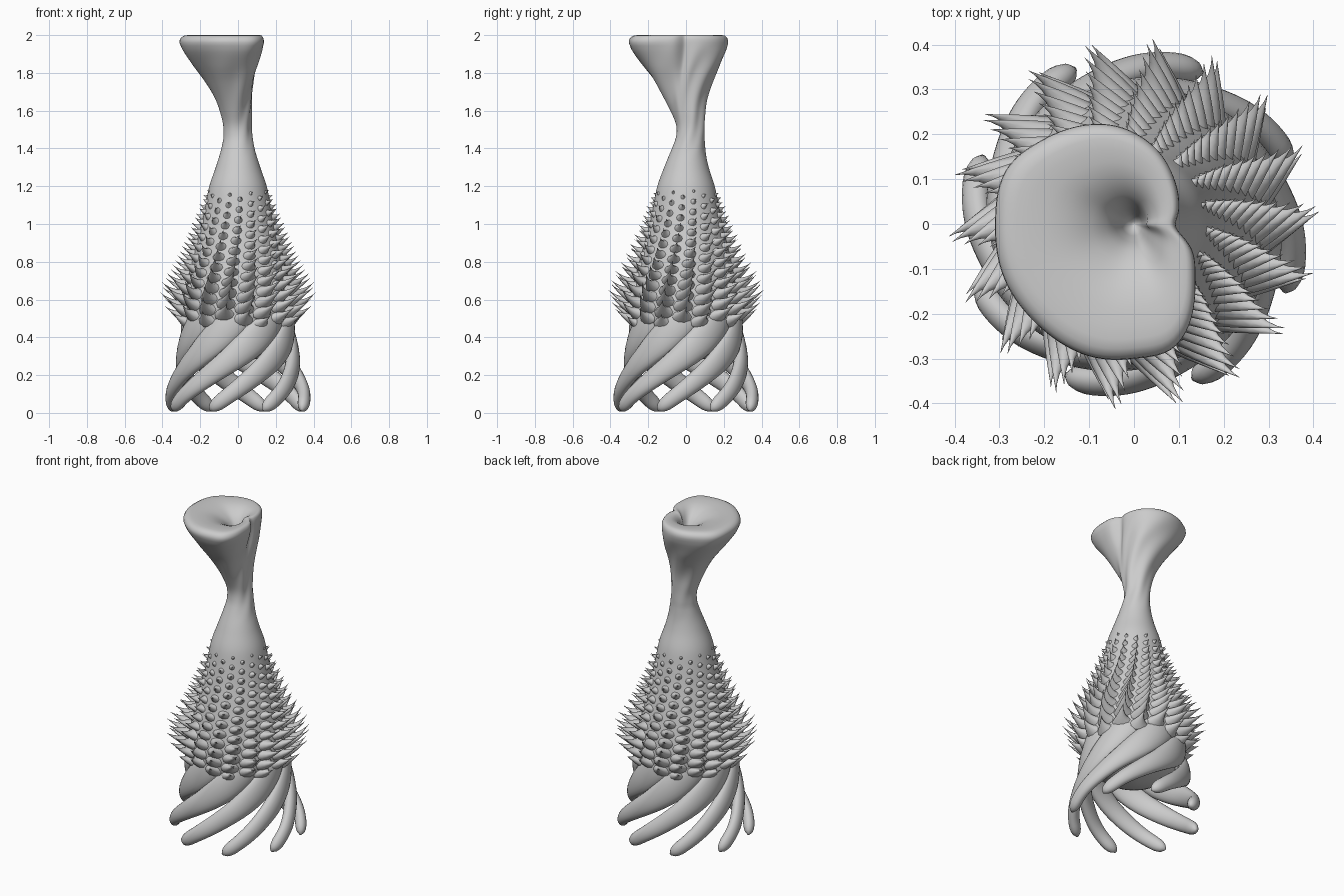
import bpy, math
from mathutils import Vector

if "Cube" in bpy.data.objects:
    bpy.data.objects.remove(bpy.data.objects["Cube"])

TAU = 2 * math.pi


def interp(table, x):
    """Smooth (Catmull-Rom) lookup in a list of (x, y) pairs."""
    if x <= table[0][0]:
        return table[0][1]
    if x >= table[-1][0]:
        return table[-1][1]
    i = max(k for k in range(len(table) - 1) if table[k][0] <= x)
    (x1, y1), (x2, y2) = table[i], table[i + 1]
    x0, y0 = table[max(i - 1, 0)]
    x3, y3 = table[min(i + 2, len(table) - 1)]
    h = x2 - x1
    t = (x - x1) / h
    m1, m2 = (y2 - y0) / (x2 - x0) * h, (y3 - y1) / (x3 - x1) * h
    return ((2*t**3 - 3*t*t + 1) * y1 + (t**3 - 2*t*t + t) * m1
            + (3*t*t - 2*t**3) * y2 + (t**3 - t*t) * m2)


def add_loft(verts, faces, rings):
    """Skin a list of equal rings, capping both ends."""
    base, n = len(verts), len(rings[0])
    for r in rings:
        verts.extend(r)
    for i in range(len(rings) - 1):
        for j in range(n):
            a, b = base + i * n + j, base + i * n + (j + 1) % n
            faces.append((a, b, b + n, a + n))
    faces.append(tuple(base + j for j in reversed(range(n))))
    faces.append(tuple(base + (len(rings) - 1) * n + j for j in range(n)))


def make_object(name, verts, faces):
    me = bpy.data.meshes.new(name)
    me.from_pydata([tuple(v) for v in verts], [], faces)
    me.shade_smooth()
    me.update()
    ob = bpy.data.objects.new(name, me)
    bpy.context.collection.objects.link(ob)
    return ob


# Body, neck and head: one loft from round belly to lopsided head outline
PROFILE = [(0.27, 0.03), (0.3, 0.14), (0.36, 0.23), (0.44, 0.275), (0.52, 0.295),
           (0.6, 0.292), (0.7, 0.272), (0.8, 0.247), (0.9, 0.22), (1.0, 0.193),
           (1.1, 0.172), (1.2, 0.152), (1.3, 0.118), (1.4, 0.088), (1.5, 0.07),
           (1.6, 0.068), (2.0, 0.06)]
HEAD_XY = [(-0.31, 0), (-0.285, 0.12), (-0.2, 0.19), (-0.06, 0.222), (0.03, 0.185),
           (0.09, 0.1), (0.1, 0.03), (0.095, -0.01), (0.13, -0.06), (0.137, -0.13),
           (0.095, -0.27), (0, -0.30), (-0.1, -0.295), (-0.22, -0.22), (-0.29, -0.12)]
polar = [(math.atan2(y, x), math.hypot(x, y)) for x, y in HEAD_XY]
OUTLINE = sorted((a + k * TAU, r) for a, r in polar for k in (-1, 0, 1))
FLARE = [(1.45, 0), (1.55, 0.06), (1.65, 0.2), (1.75, 0.43), (1.85, 0.73),
         (1.92, 0.93), (1.96, 1.0)]


def outline(a):
    return interp(OUTLINE, (a + math.pi) % TAU - math.pi)


N = 112
rings = []
for i in range(101):
    z = 0.27 + (1.96 - 0.27) * i / 100
    f = interp(FLARE, z)
    r0 = interp(PROFILE, z)
    lean = 0.025 * math.exp(-((z - 1.5) / 0.13) ** 2)
    fold = 0.05 * max(0, min(1, (z - 1.35) / 0.2)) * max(0, min(1, (1.97 - z) / 0.15))
    ring = []
    for j in range(N):
        a = TAU * j / N
        r = r0 * (1 - f) + f * outline(a + 0.9 * (1.96 - z))
        r *= 1 + fold * math.cos(6 * (a - 3.5 * z)) * (0.6 + 0.4 * math.cos(a - 0.3))
        ring.append((r * math.cos(a), r * math.sin(a) + lean, z))
    rings.append(ring)
# rounded rim, flat crown and central funnel
for s, z in [(0.995, 1.975), (0.97, 1.988), (0.92, 1.997), (0.85, 2.0), (0.75, 1.999),
             (0.62, 1.996), (0.5, 1.988), (0.4, 1.976), (0.3, 1.958), (0.22, 1.932),
             (0.16, 1.895), (0.11, 1.85), (0.03, 1.80)]:
    ring = []
    for j in range(N):
        a = TAU * j / N
        r = s * outline(a)
        r = r if s > 0.3 else r * s / 0.3 + 0.2 * s * (1 - s / 0.3)
        ring.append((r * math.cos(a), r * math.sin(a), z))
    rings.append(ring)
v, f = [], []
add_loft(v, f, rings)
make_object("body_and_head", v, f)

# Spikes: curved thorns on a helical lattice, growing toward the widest row
SIZE = [(0.48, 0.06), (0.54, 0.10), (0.6, 0.125), (0.66, 0.118), (0.75, 0.092),
        (0.85, 0.074), (1.0, 0.052), (1.1, 0.035), (1.19, 0.016)]
COLS, DZ, STARTS = 18, 0.055, 8
v, f = [], []
for k in range(COLS):
    for j in range(-12, 36):
        z = 0.45 + j * DZ - k * STARTS * DZ / COLS
        if not 0.49 < z < 1.19:
            continue
        a = TAU * k / COLS + 0.5 * z
        r = interp(PROFILE, z)
        L = interp(SIZE, z)
        out = Vector((math.cos(a), math.sin(a), 0))
        side = Vector((-math.sin(a), math.cos(a), 0))
        up = Vector((0, 0, 1))
        w = TAU * r / COLS * 0.62
        h = 0.042 if z < 0.7 else 0.036
        rings = []
        for t in (0, 0.12, 0.25, 0.4, 0.55, 0.7, 0.85, 0.97):
            # drooping base that sweeps outward, then hooks up and sideways
            c = (out * (r - 0.02 + (L + 0.02) * t) + up * (z - 0.02 + L * (0.1 * t + 0.55 * t * t))
                 + side * L * 0.45 * t * t)
            q = (1 - t) ** 1.5
            rings.append([c + side * math.cos(b) * w * q
                          + (up - out * 0.25) * math.sin(b) * h * q
                          for b in (TAU * m / 10 for m in range(10))])
        add_loft(v, f, rings)
make_object("spikes", v, f)

# Tentacles: eight flattened arms swirling down and out to the ground
SWIRL = [(0, 0), (0.1, 0.36), (0.2, 0.76), (0.3, 1.2), (0.4, 1.62), (0.5, 2.0), (0.62, 2.4)]
REACH = [(0, 0.372), (0.1, 0.352), (0.2, 0.315), (0.3, 0.287), (0.4, 0.268),
         (0.5, 0.25), (0.62, 0.215)]
WIDTH = [(0, 0.036), (0.1, 0.044), (0.25, 0.062), (0.4, 0.085), (0.6, 0.09)]
DEPTH = [(0, 0.032), (0.15, 0.034), (0.4, 0.045), (0.6, 0.05)]


def arm_point(z, tip):
    a, r = tip + interp(SWIRL, z), interp(REACH, z)
    return Vector((r * math.cos(a), r * math.sin(a), z))


for k in range(8):
    tip = math.radians(18 + 45 * k)
    rings = []
    for i in range(49):
        z = 0.6 - 0.585 * i / 48
        c = arm_point(z, tip)
        T = (arm_point(z - 0.005, tip) - arm_point(z + 0.005, tip)).normalized()
        R = Vector((c.x, c.y, 0)).normalized()
        R = (R - T * R.dot(T)).normalized()
        B = T.cross(R)
        u = max(0, (0.06 - z) / 0.046)
        q = math.sqrt(max(0.01, 1 - u * u))          # rounded tip
        w, d = interp(WIDTH, z) * q, interp(DEPTH, z) * q
        ring = []
        for m in range(20):
            p = c + R * math.cos(TAU * m / 20) * d + B * math.sin(TAU * m / 20) * w
            p.z = max(p.z, 0)
            ring.append(p)
        rings.append(ring)
    v, f = [], []
    add_loft(v, f, rings)
    make_object(f"tentacle_{k + 1}", v, f)

# Consistent outward normals
import bmesh
for ob in bpy.context.collection.objects:
    bm = bmesh.new()
    bm.from_mesh(ob.data)
    bmesh.ops.recalc_face_normals(bm, faces=bm.faces)
    bm.to_mesh(ob.data)
    bm.free()
